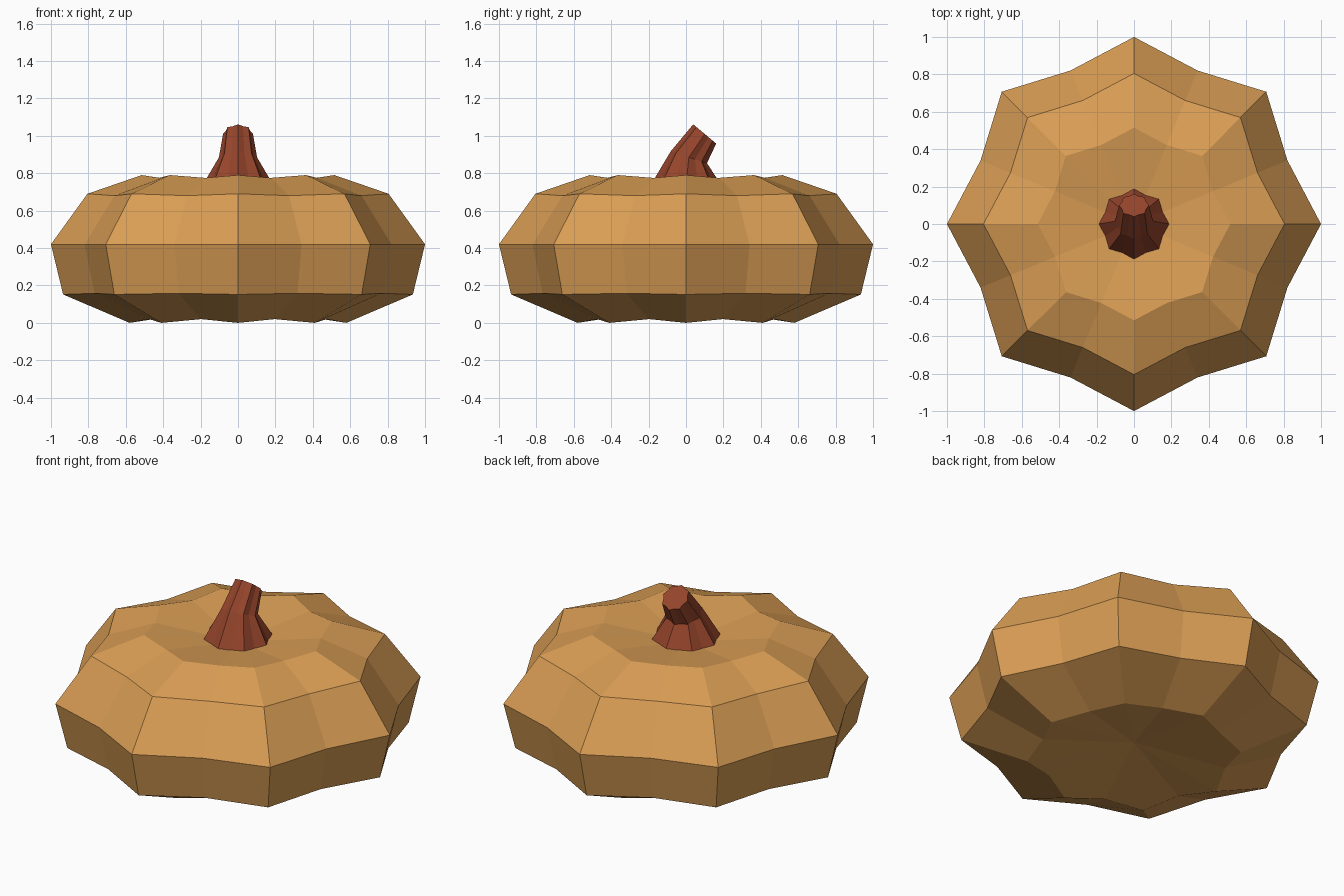
import bpy, bmesh
from math import sin, cos, pi, radians
from mathutils import Vector, Matrix

if "Cube" in bpy.data.objects:
    bpy.data.objects.remove(bpy.data.objects["Cube"])

N = 16  # eight ribs: ridge and valley alternate


def material(name, color):
    m = bpy.data.materials.new(name)
    m.diffuse_color = (*color, 1)
    m.use_nodes = True
    m.node_tree.nodes["Principled BSDF"].inputs["Base Color"].default_value = m.diffuse_color
    return m


def loft(name, rings, mat, bottom=None, top=None):
    """Skin rings of points; close ends with a fan to a point, or a flat cap."""
    bm = bmesh.new()
    loops = [[bm.verts.new(p) for p in ring] for ring in rings]
    for a, b in zip(loops, loops[1:]):
        for i in range(N):
            j = (i + 1) % N
            bm.faces.new((a[i], a[j], b[j], b[i]))
    for loop, tip in ((loops[0], bottom), (loops[-1], top)):
        if tip is None:
            bm.faces.new(loop)
        else:
            v = bm.verts.new(tip)
            for i in range(N):
                bm.faces.new((loop[i], loop[(i + 1) % N], v))
    bmesh.ops.recalc_face_normals(bm, faces=bm.faces)
    me = bpy.data.meshes.new(name)
    bm.to_mesh(me)
    bm.free()
    me.materials.append(mat)
    ob = bpy.data.objects.new(name, me)
    bpy.context.collection.objects.link(ob)
    return ob


def ribbed_ring(r, z, valley_z, valley=0.888, center=(0, 0, 0), tilt=0):
    rot = Matrix.Rotation(radians(-tilt), 3, 'X')
    pts = []
    for i in range(N):
        a = 2 * pi * i / N
        k = r * (valley if i % 2 else 1)
        p = Vector((k * cos(a), k * sin(a), valley_z if i % 2 else z))
        pts.append(rot @ p + Vector(center))
    return pts


# Squat ribbed body: radius, ridge height, valley height
profile = [(0.58, 0.0, 0.02), (0.935, 0.152, 0.158), (1.0, 0.42, 0.42),
           (0.805, 0.69, 0.68), (0.515, 0.79, 0.775)]
loft("pumpkin_body", [ribbed_ring(*p) for p in profile],
     material("orange_skin", (0.70, 0.34, 0.09)),
     bottom=(0, 0, 0.09), top=(0, 0, 0.71))

# Stem leaning to the back: radius, centre y, centre z, tilt
stem = [(0.19, 0.0, 0.735, 0), (0.102, 0.015, 0.885, 18), (0.08, 0.1, 1.01, 40)]
loft("stem", [ribbed_ring(r, 0, 0, 0.87, (0, y, z), t) for r, y, z, t in stem],
     material("brown_stem", (0.30, 0.058, 0.024)))
